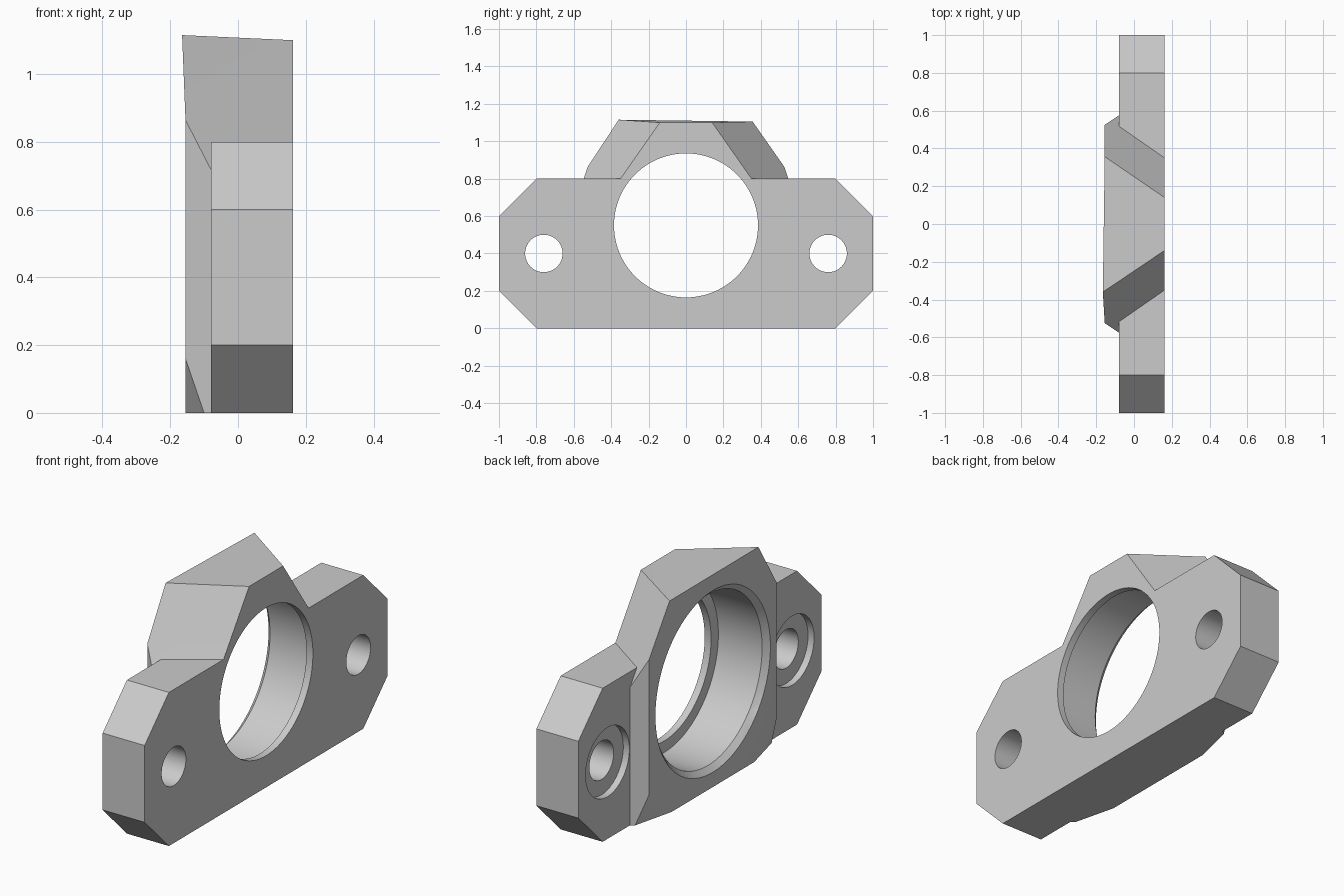
import bpy, bmesh
from math import radians
from mathutils import Vector, Matrix

if "Cube" in bpy.data.objects:
    bpy.data.objects.remove(bpy.data.objects["Cube"])

FLAT_X, PLATE_X, HUB_X = 0.162, -0.08, -0.155
HOLE_Y, HOLE_Z, BORE_Z = 0.76, 0.4, 0.55

grey = bpy.data.materials.new("plain_grey")
grey.use_nodes = True
grey.diffuse_color = (0.6, 0.6, 0.6, 1)
grey.node_tree.nodes["Principled BSDF"].inputs["Base Color"].default_value = grey.diffuse_color


def make(name, bm):
    bmesh.ops.recalc_face_normals(bm, faces=bm.faces)
    mesh = bpy.data.meshes.new(name)
    bm.to_mesh(mesh)
    bm.free()
    mesh.materials.append(grey)
    ob = bpy.data.objects.new(name, mesh)
    bpy.context.collection.objects.link(ob)
    return ob


def extrude_x(outline, x0, x1):
    """Solid from a (y, z) outline, running from x0 to x1."""
    bm = bmesh.new()
    face = bm.faces.new([bm.verts.new((x0, y, z)) for y, z in outline])
    ext = bmesh.ops.extrude_face_region(bm, geom=[face])["geom"]
    bmesh.ops.translate(bm, vec=(x1 - x0, 0, 0),
                        verts=[v for v in ext if isinstance(v, bmesh.types.BMVert)])
    return bm


def slice_off(bm, a, b, c, inside=Vector((0, 0, 0.55))):
    """Trim away everything beyond the plane through three points."""
    a, b, c = Vector(a), Vector(b), Vector(c)
    no = (b - a).cross(c - a).normalized()
    if no.dot(inside - a) > 0:
        no.negate()
    geom = bm.verts[:] + bm.edges[:] + bm.faces[:]
    cut = bmesh.ops.bisect_plane(bm, geom=geom, dist=1e-6, plane_co=a, plane_no=no, clear_outer=True)
    edges = [e for e in cut["geom_cut"] if isinstance(e, bmesh.types.BMEdge)]
    bmesh.ops.holes_fill(bm, edges=edges)


def turned(name, profile, y, z, segments):
    """Stepped round cutter along x from an (x, radius) profile."""
    bm = bmesh.new()
    rings = []
    for x, r in profile:
        ring = bmesh.ops.create_circle(bm, segments=segments, radius=r)["verts"]
        m = Matrix.Translation((x, y, z)) @ Matrix.Rotation(radians(90), 4, "Y")
        bmesh.ops.transform(bm, matrix=m, verts=ring)
        rings.append(ring)
    for p, q in zip(rings, rings[1:]):
        for i in range(segments):
            j = (i + 1) % segments
            bm.faces.new((p[i], p[j], q[j], q[i]))
    bm.faces.new(rings[0])
    bm.faces.new(rings[-1])
    return make(name, bm)


def combine(ob, other, operation):
    mod = ob.modifiers.new(operation.title(), "BOOLEAN")
    mod.operation, mod.object, mod.solver = operation, other, "EXACT"
    bpy.context.view_layer.objects.active = ob
    bpy.ops.object.modifier_apply(modifier=mod.name)
    bpy.data.objects.remove(other)


# Flange plate with clipped corners
half = [(0.8, 0), (1, 0.2), (1, 0.6), (0.8, 0.8)]
outline = half + [(-y, z) for y, z in reversed(half)]
block = make("bearing_block", extrude_x(outline, PLATE_X, FLAT_X))

# Central hub, trimmed by slanted planes on both sides
hub = extrude_x([(-0.7, 0), (0.7, 0), (0.7, 1.3), (-0.7, 1.3)], HUB_X, FLAT_X)
slice_off(hub, (FLAT_X, -1, 1.1), (FLAT_X, 1, 1.1), (HUB_X, 0, 1.105))
for s in (1, -1):
    slice_off(hub, (HUB_X, s * 0.525, 0), (HUB_X, s * 0.525, 1), (PLATE_X, s * 0.575, 0))
    slice_off(hub, (FLAT_X, s * 0.14, 1.1), (HUB_X, s * 0.36, 1.1), (FLAT_X, s * 0.35, 0.8))
    slice_off(hub, (HUB_X, s * 0.525, 0.16), (HUB_X, s * 0.34, 0), (-0.1, s * 0.562, 0))
peak = Vector((-0.165, -0.36, 1.115))
corner = min(hub.verts, key=lambda v: (v.co - peak).length)
corner.co = peak
bmesh.ops.triangulate(hub, faces=corner.link_faces[:])
combine(block, make("hub", hub), "UNION")

# Bearing bore: chamfered mouth, seat and narrow retaining lip
bore = [(-0.2, 0.518), (HUB_X, 0.473), (-0.127, 0.445), (0.125, 0.445), (0.125, 0.385), (0.3, 0.385)]
combine(block, turned("bore", bore, 0, BORE_Z, 96), "DIFFERENCE")

# Counterbored bolt holes
bolt = [(-0.3, 0.18), (-0.045, 0.18), (-0.045, 0.1), (0.3, 0.1)]
for s in (1, -1):
    combine(block, turned("bolt_hole", bolt, s * HOLE_Y, HOLE_Z, 64), "DIFFERENCE")

bpy.ops.object.select_all(action="DESELECT")
block.select_set(True)
bpy.context.view_layer.objects.active = block
bpy.ops.object.shade_smooth_by_angle(angle=radians(30))
